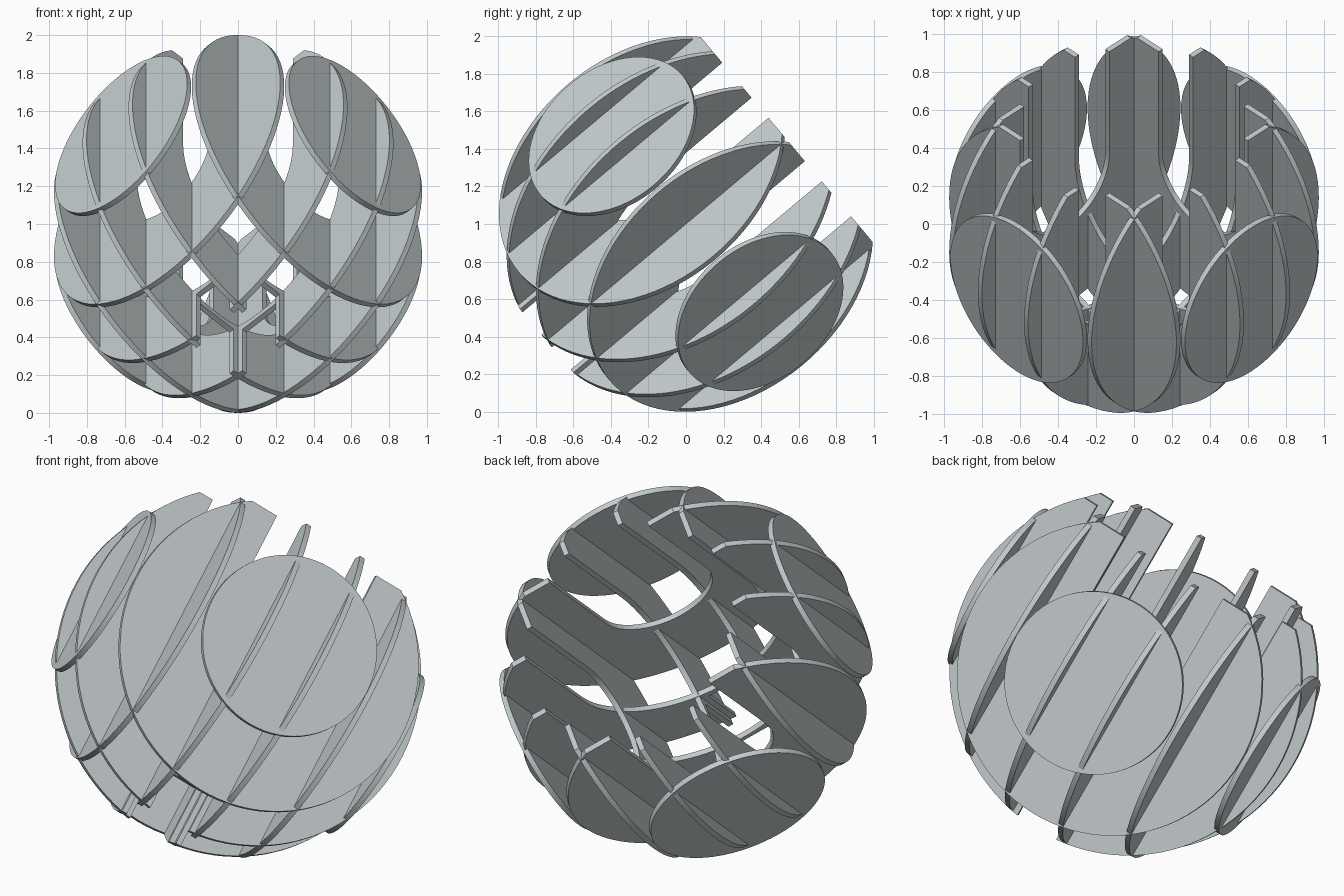
import bpy, bmesh, math
from mathutils import Vector, Matrix

if "Cube" in bpy.data.objects:
    bpy.data.objects.remove(bpy.data.objects["Cube"], do_unlink=True)

RADIUS = 0.992      # outer sphere
THICK = 0.03        # plate thickness
MOUTH = 0.7         # height of the flat cut along the tilted axis
SPACING = 0.344     # distance between parallel plates
NOTCH_W, NOTCH_D = 0.125, -0.63
CAVITY = [0.598, 0.318]   # half width of the hollow in inner and middle plates

mat = bpy.data.materials.new("pale_grey")
mat.use_nodes = True
colour = (0.55, 0.60, 0.61, 1)
mat.diffuse_color = colour
mat.node_tree.nodes["Principled BSDF"].inputs["Base Color"].default_value = colour

# Tilted frame: axis points through the open mouth, up is square to it
tilt = math.radians(40)
axis = Vector((0, math.cos(tilt), math.sin(tilt)))
up = Vector((0, -math.sin(tilt), math.cos(tilt)))
side = Vector((1, 0, 0))
centre = Vector((0, 0, 1))


def arc(radius, start, end, steps):
    """Points (across, along axis) on a circle between two angles."""
    angles = [start + (end - start) * i / steps for i in range(steps + 1)]
    return [(radius * math.cos(a), radius * math.sin(a)) for a in angles]


def plate_outline(ring, radius):
    if ring == 2:                       # outermost plates are full discs
        return arc(radius, 0, 2 * math.pi, 72)[:-1]
    top = math.asin(MOUTH / radius)
    if ring == 0:                       # inner plates carry the socket notch
        edge = math.acos(NOTCH_W / radius)
        left = arc(radius, math.pi - top, math.pi + edge, 40)
        right = arc(radius, -edge, top, 40)
        pts = left + [(-NOTCH_W, NOTCH_D), (NOTCH_W, NOTCH_D)] + right
    else:
        pts = arc(radius, math.pi - top, 2 * math.pi + top, 72)
    # U-shaped hollow, open at the mouth
    half = CAVITY[ring]
    return pts + [(half, MOUTH)] + arc(half, 0, -math.pi, 40) + [(-half, MOUTH)]


def make_plate(name, ring, offset, normal, across):
    outline = plate_outline(ring, math.sqrt(RADIUS ** 2 - offset ** 2))
    bm = bmesh.new()
    base = centre + normal * (offset - THICK / 2)
    face = bm.faces.new([bm.verts.new(base + across * a + axis * d) for a, d in outline])
    solid = bmesh.ops.extrude_face_region(bm, geom=[face])
    moved = [g for g in solid["geom"] if isinstance(g, bmesh.types.BMVert)]
    bmesh.ops.translate(bm, verts=moved, vec=normal * THICK)
    bmesh.ops.recalc_face_normals(bm, faces=bm.faces)
    mesh = bpy.data.meshes.new(name)
    bm.to_mesh(mesh)
    bm.free()
    mesh.materials.append(mat)
    obj = bpy.data.objects.new(name, mesh)
    bpy.context.collection.objects.link(obj)
    return obj


# Two crossing families of parallel plates
diag_a = (side + up).normalized()
diag_b = (up - side).normalized()
plates = []
for family, normal, across in (("left", diag_a, diag_b), ("right", diag_b, diag_a)):
    for ring, label in enumerate(("inner", "middle", "outer")):
        for sign, level in ((1, "upper"), (-1, "lower")):
            plates.append(make_plate(f"{family}_{level}_{label}_plate", ring,
                                     sign * SPACING * (ring + 0.5), normal, across))

# Smooth rims, sharp corners
bpy.ops.object.select_all(action="DESELECT")
for obj in plates:
    obj.select_set(True)
bpy.context.view_layer.objects.active = plates[0]
bpy.ops.object.shade_smooth_by_angle(angle=math.radians(30))
